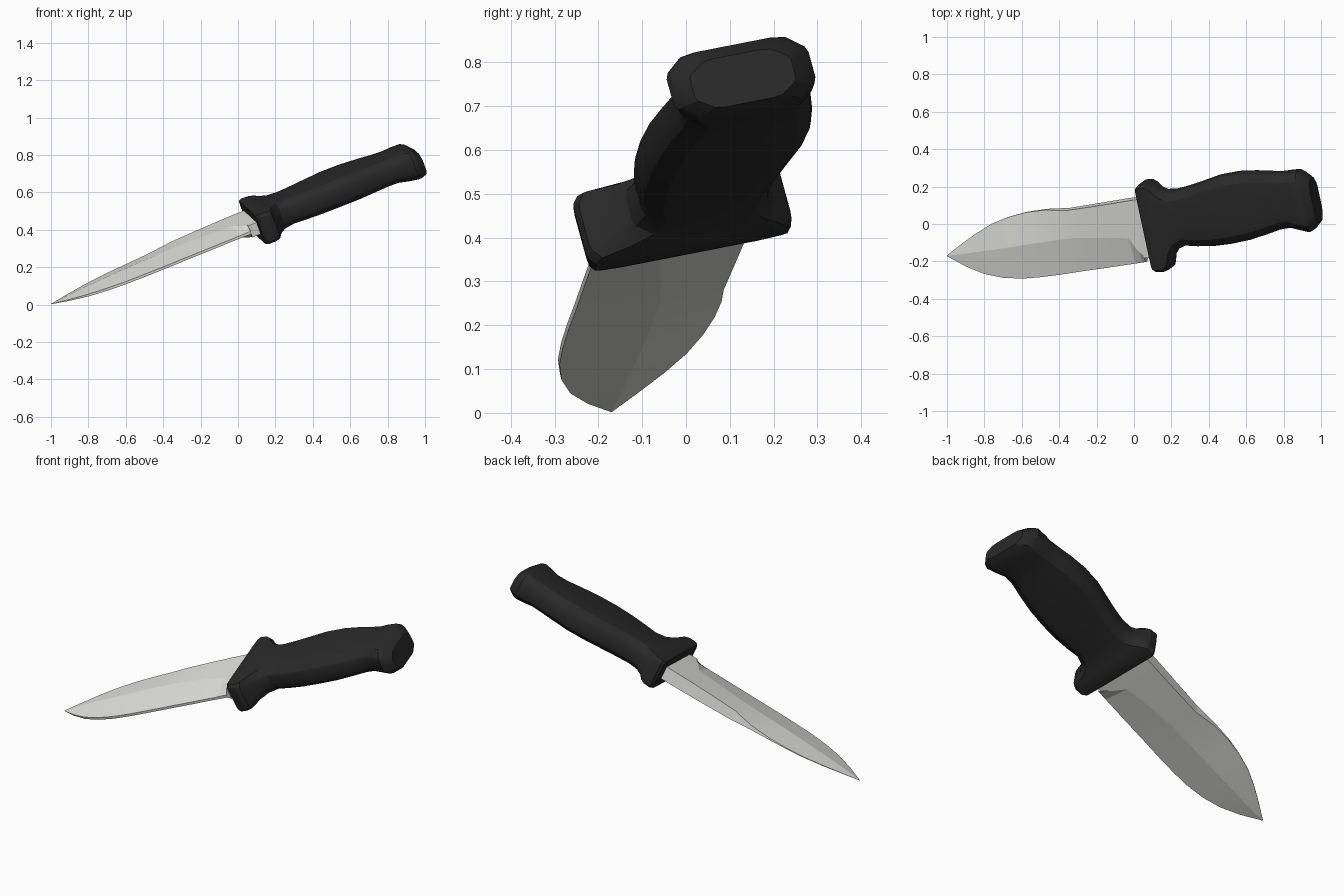
import bpy, bmesh, math
from mathutils import Vector

# Knife frame: U runs tip to pommel, V edge to spine, W through the thickness
TIP = Vector((-1.0, -0.17, 0.003))
U = Vector((0.92, 0.125, 0.37)).normalized()
V = Vector((-0.2, 0.96, 0.19))
V = (V - U * V.dot(U)).normalized()
W = U.cross(V)


def material(name, rgb):
    m = bpy.data.materials.new(name)
    m.diffuse_color = (*rgb, 1)
    return m


def loft(name, stations, mat, angle):
    """Skin a list of (u, [(v, w), ...]) sections and cap both ends."""
    bm = bmesh.new()
    rings = [[bm.verts.new(TIP + U * u + V * v + W * w) for v, w in sec]
             for u, sec in stations]
    n = len(rings[0])
    for a, b in zip(rings, rings[1:]):
        for i in range(n):
            j = (i + 1) % n
            bm.faces.new((a[i], a[j], b[j], b[i]))
    bm.faces.new(rings[0])
    bm.faces.new(rings[-1])
    bmesh.ops.recalc_face_normals(bm, faces=bm.faces)
    me = bpy.data.meshes.new(name)
    bm.to_mesh(me)
    bm.free()
    me.materials.append(mat)
    ob = bpy.data.objects.new(name, me)
    bpy.context.collection.objects.link(ob)
    bpy.ops.object.select_all(action='DESELECT')
    ob.select_set(True)
    bpy.context.view_layer.objects.active = ob
    bpy.ops.object.shade_smooth_by_angle(angle=math.radians(angle))
    return ob


def blade_section(vb, vr, vt, te, t, ts):
    """Edge, ridge and spine with their half thicknesses."""
    return [(vb, te), (vr, t), (vt, ts), (vt, -ts), (vr, -t), (vb, -te)]


def grip_section(vt, vb, h, wo, cv, cw):
    """Chamfered rectangle with each corner softened to two points."""
    cw *= h
    o = [(vt, -h + cw), (vt, h - cw), (vt - cv, h), (vb + cv, h),
         (vb, h - cw), (vb, -h + cw), (vb + cv, -h), (vt - cv, -h)]
    out = []
    for i, p in enumerate(o):
        p = Vector(p)
        for q in (o[i - 1], o[(i + 1) % 8]):
            v, w = p.lerp(Vector(q), 0.12)
            out.append((v, w + wo))
    return out


steel = material("steel grey", (0.74, 0.74, 0.72))
black = material("black rubber", (0.022, 0.022, 0.022))

# Blade: u, edge, ridge, spine, then half thickness at edge, ridge, spine
blade = [
    (0.0, -0.002, 0.0, 0.002, 0.0005, 0.001, 0.0005),
    (0.094, -0.070, 0.000, 0.052, 0.004, 0.010, 0.001),
    (0.19, -0.124, 0.002, 0.099, 0.006, 0.016, 0.002),
    (0.29, -0.158, 0.003, 0.140, 0.007, 0.021, 0.002),
    (0.396, -0.177, 0.005, 0.165, 0.007, 0.025, 0.003),
    (0.50, -0.183, 0.008, 0.178, 0.007, 0.029, 0.005),
    (0.616, -0.184, 0.010, 0.178, 0.007, 0.031, 0.012),
    (0.74, -0.182, 0.010, 0.163, 0.007, 0.033, 0.029),
    (0.90, -0.181, -0.008, 0.166, 0.007, 0.034, 0.034),
    (1.06, -0.179, -0.032, 0.170, 0.007, 0.035, 0.037),
    (1.10, -0.178, -0.110, 0.171, 0.008, 0.035, 0.037),
    (1.122, -0.178, -0.135, 0.172, 0.008, 0.035, 0.037),
    # squared block between the edge and the guard
    (1.123, -0.152, -0.135, 0.172, 0.034, 0.035, 0.037),
    (1.22, -0.152, -0.135, 0.172, 0.034, 0.035, 0.037),
]
loft("blade", [(s[0], blade_section(*s[1:])) for s in blade], steel, 7)

# Guard, grip and pommel in one moulding:
# u, upper v, lower v, half thickness, thickness offset, chamfer in v, in w
handle = [
    (1.172, 0.240, -0.214, 0.084, 0.0, 0.015, 0.2),
    (1.188, 0.254, -0.228, 0.088, 0.0, 0.015, 0.2),
    (1.230, 0.252, -0.235, 0.088, 0.0, 0.018, 0.25),
    (1.255, 0.238, -0.228, 0.086, 0.0, 0.025, 0.35),
    (1.280, 0.212, -0.168, 0.081, 0.0, 0.035, 0.45),
    (1.315, 0.194, -0.130, 0.077, 0.0, 0.045, 0.5),
    (1.370, 0.189, -0.114, 0.075, 0.0, 0.050, 0.5),
    (1.440, 0.197, -0.127, 0.076, 0.0, 0.050, 0.5),
    (1.530, 0.213, -0.137, 0.078, 0.0, 0.052, 0.5),
    (1.630, 0.233, -0.138, 0.079, 0.0, 0.052, 0.5),
    (1.740, 0.238, -0.131, 0.079, -0.003, 0.052, 0.5),
    (1.840, 0.228, -0.115, 0.076, -0.006, 0.050, 0.5),
    (1.920, 0.214, -0.099, 0.074, -0.009, 0.050, 0.5),
    (1.980, 0.204, -0.097, 0.075, -0.011, 0.050, 0.5),
    (2.030, 0.203, -0.117, 0.081, -0.014, 0.050, 0.5),
    (2.080, 0.201, -0.136, 0.083, -0.017, 0.050, 0.5),
    (2.100, 0.186, -0.130, 0.080, -0.021, 0.050, 0.5),
    (2.136, 0.144, -0.096, 0.060, -0.038, 0.045, 0.5),
]
loft("handle", [(s[0], grip_section(*s[1:])) for s in handle], black, 25)
